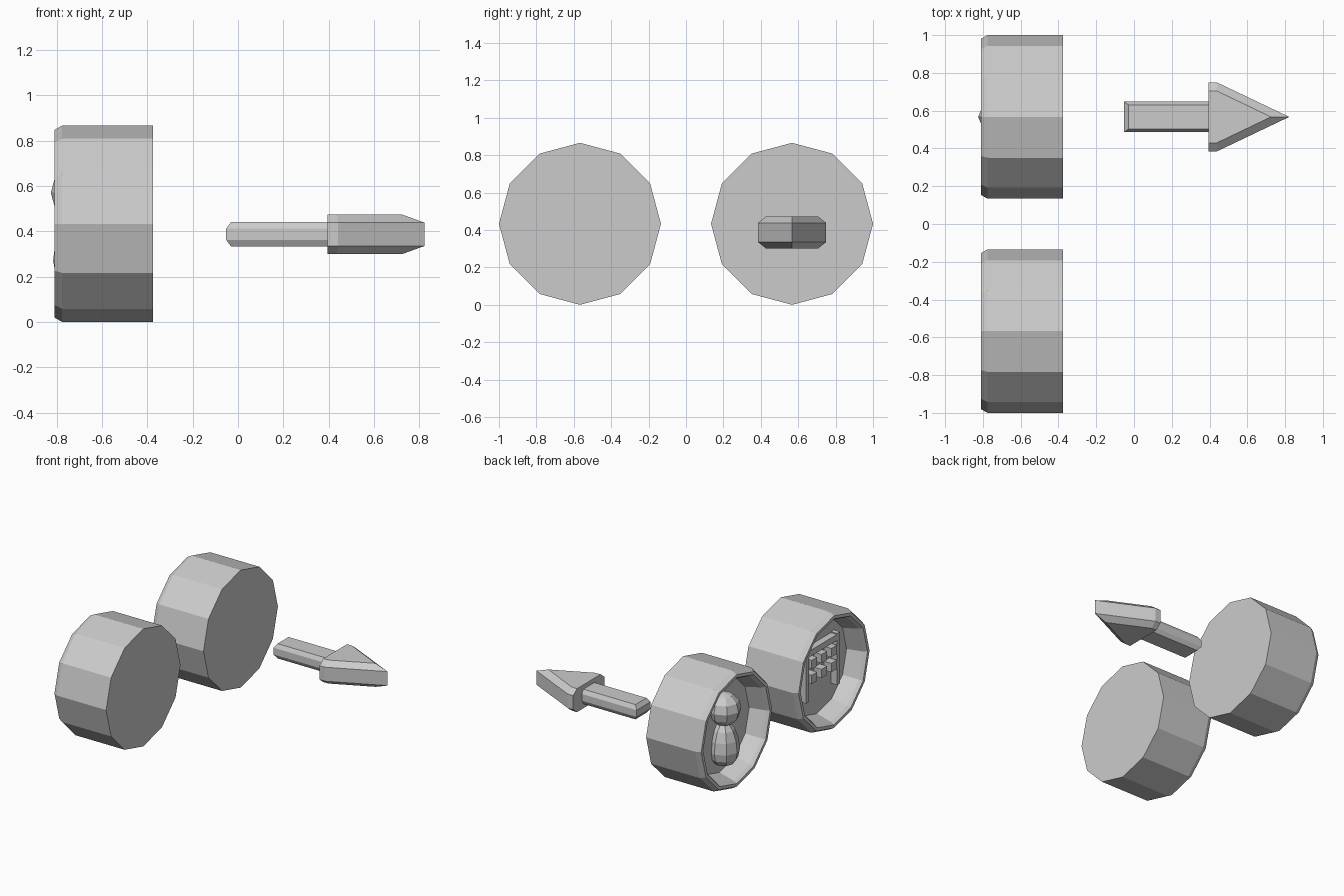
import bpy, bmesh
from math import cos, sin, pi

if "Cube" in bpy.data.objects:
    bpy.data.objects.remove(bpy.data.objects["Cube"])

CY, CZ = 0.567, 0.433


def make(name, verts, faces):
    me = bpy.data.meshes.new(name)
    me.from_pydata(verts, [], faces)
    bm = bmesh.new()
    bm.from_mesh(me)
    bmesh.ops.recalc_face_normals(bm, faces=bm.faces)
    bm.to_mesh(me)
    bm.free()
    ob = bpy.data.objects.new(name, me)
    bpy.context.collection.objects.link(ob)
    return ob


def stack(name, rings):
    """Join equal-sized rings with quads and close both ends."""
    n = len(rings[0])
    verts = [p for r in rings for p in r]
    faces = [(k * n + i, k * n + (i + 1) % n, (k + 1) * n + (i + 1) % n, (k + 1) * n + i)
             for k in range(len(rings) - 1) for i in range(n)]
    faces += [tuple(range(n)), tuple(range((len(rings) - 1) * n, len(rings) * n))]
    return make(name, verts, faces)


def box(name, center, size):
    bpy.ops.mesh.primitive_cube_add(size=1, location=center)
    ob = bpy.context.object
    ob.name = name
    ob.scale = size
    return ob


# Two twelve-sided dishes, recessed on the -x side: (x, radius)
profile = [(-0.375, 0.433), (-0.775, 0.433), (-0.81, 0.413),
           (-0.81, 0.39), (-0.785, 0.375), (-0.67, 0.345)]
for side, cy in (("left", CY), ("right", -CY)):
    stack(side + "_dish", [[(x, cy + r * sin(i * pi / 6), CZ + r * cos(i * pi / 6))
                            for i in range(12)] for x, r in profile])

# Figure in the first dish
bpy.ops.mesh.primitive_uv_sphere_add(segments=8, ring_count=6, radius=0.118,
                                     location=(-0.707, CY, 0.57))
bpy.context.object.name = "figure_head"
body = [(0.07, 0.175), (0.10, 0.215), (0.11, 0.27), (0.1, 0.35), (0.075, 0.42), (0.04, 0.465)]
stack("figure_body", [[(-0.705 + r * cos(i * pi / 4), CY + r * sin(i * pi / 4), z)
                       for i in range(8)] for r, z in body])

# Frame and small blocks in the second dish
for s in (-1, 1):
    box("frame_post", (-0.69, -CY + s * 0.18, 0.44), (0.06, 0.035, 0.38))
box("frame_top_bar", (-0.69, -CY, 0.60), (0.06, 0.33, 0.045))
for col in (-1, 0, 1):
    for row in (0.52, 0.41):
        box("block", (-0.695, -CY + col * 0.115, row), (0.07, 0.065, 0.065))


# Arrow: outlines with chamfered top and bottom
def slab(name, outer, inner, levels):
    loops = (inner, outer, outer, inner)
    return stack(name, [[(x, CY + y, z) for x, y in loop]
                        for loop, z in zip(loops, levels)])


def mirrored(points):
    return points + [(x, -y) for x, y in reversed(points) if y > 0]


slab("arrow_shaft",
     mirrored([(-0.052, 0.081), (0.40, 0.081)])[::1],
     mirrored([(-0.03, 0.064), (0.40, 0.064)]),
     (0.332, 0.362, 0.412, 0.441))
slab("arrow_head",
     mirrored([(0.395, 0.182), (0.44, 0.182), (0.822, 0)]),
     mirrored([(0.395, 0.138), (0.437, 0.138), (0.725, 0)]),
     (0.30, 0.335, 0.438, 0.473))
